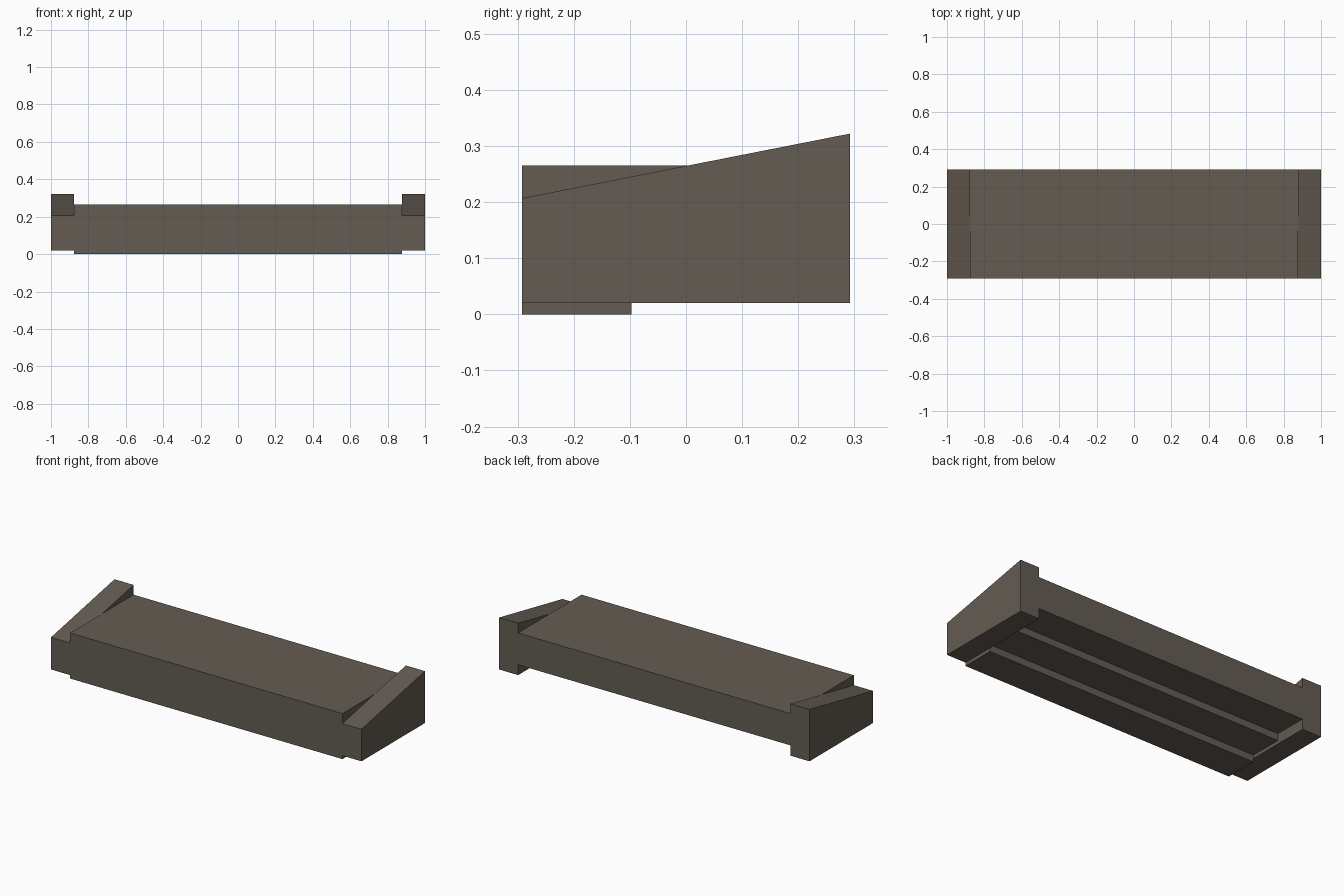
import bpy
import bmesh
from mathutils import Vector

default = bpy.data.objects.get("Cube")
if default:
    bpy.data.objects.remove(default, do_unlink=True)

HALF_DEPTH = 0.292
INNER_X = 0.877
BASE_Z = 0.02
STEP_Z = 0.04
TOP_Z = 0.265

stone = bpy.data.materials.new("dark_brown_stone")
stone.use_nodes = True
colour = (0.127, 0.107, 0.087, 1)
stone.diffuse_color = colour
stone.node_tree.nodes["Principled BSDF"].inputs["Base Color"].default_value = colour


def extrude_profile(name, profile, x_start, x_end):
    """Sweep a side profile of (y, z) points along x."""
    bm = bmesh.new()
    face = bm.faces.new([bm.verts.new((x_start, y, z)) for y, z in profile])
    swept = bmesh.ops.extrude_face_region(bm, geom=[face])["geom"]
    verts = [v for v in swept if isinstance(v, bmesh.types.BMVert)]
    bmesh.ops.translate(bm, verts=verts, vec=Vector((x_end - x_start, 0, 0)))
    bmesh.ops.recalc_face_normals(bm, faces=bm.faces)
    mesh = bpy.data.meshes.new(name)
    bm.to_mesh(mesh)
    bm.free()
    mesh.materials.append(stone)
    obj = bpy.data.objects.new(name, mesh)
    bpy.context.collection.objects.link(obj)
    return obj


# Slab with a flat top and a three-tier stepped underside
tread = 2 * HALF_DEPTH / 3
slab_profile = [(HALF_DEPTH, TOP_Z), (-HALF_DEPTH, TOP_Z)]
for i in range(3):
    y = -HALF_DEPTH + i * tread
    slab_profile += [(y, i * STEP_Z), (y + tread, i * STEP_Z)]
extrude_profile("stepped_slab", slab_profile, -INNER_X, INNER_X)

# Sloping end blocks, rising towards the back
end_profile = [(-HALF_DEPTH, BASE_Z), (HALF_DEPTH, BASE_Z),
               (HALF_DEPTH, 0.322), (-HALF_DEPTH, 0.207)]
for name, side in (("left_end_block", 1), ("right_end_block", -1)):
    extrude_profile(name, end_profile, side * INNER_X, side)
